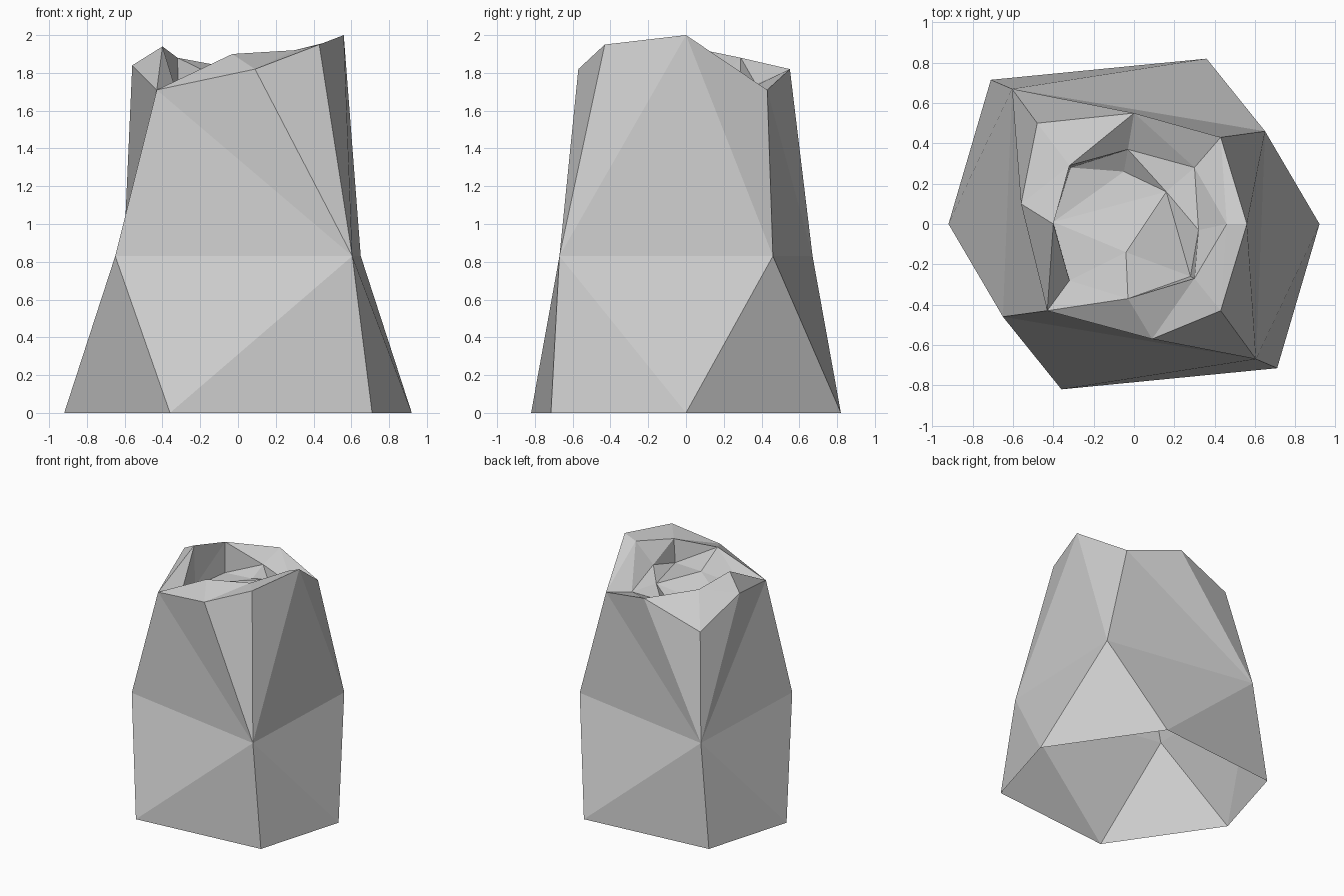
import bpy
import bmesh
from mathutils import Vector

old = bpy.data.objects.get("Cube")
if old:
    bpy.data.objects.remove(old, do_unlink=True)

bark = bpy.data.materials.new("plain_grey")
bark.use_nodes = True
grey = (0.6, 0.6, 0.6, 1.0)
bark.diffuse_color = grey
bark.node_tree.nodes["Principled BSDF"].inputs["Base Color"].default_value = grey

bm = bmesh.new()
points = {}


def add(name, x, y, z):
    points[name] = bm.verts.new(Vector((x, y, z)))


def add_pair(first, second, x, y, z):
    """Add a point and its half-turn copy about the upright axis."""
    add(first, x, y, z)
    add(second, -x, -y, z)


def fan(hub, chain):
    """Join a hub point to each consecutive pair of points in a chain."""
    for start, end in zip(chain, chain[1:]):
        bm.faces.new([points[name] for name in (hub, start, end)])


# Open six-sided foot
add_pair("A", "D", 0.92, 0, 0)
add_pair("B", "E", 0.36, 0.82, 0)
add_pair("C", "F", -0.71, 0.715, 0)

# Four-sided waist
add_pair("O", "M", 0.65, 0.46, 0.83)
add_pair("N", "P", 0.605, -0.67, 0.83)

# Broken outer rim
add("a", 0.43, -0.43, 1.95)
add("b", 0.56, 0, 2)
add_pair("c", "g", 0.43, 0.43, 1.71)
add("d", 0, 0.55, 1.82)
add("e", -0.48, 0.5, 1.65)
add("f", -0.56, 0.1, 1.84)
add("h", 0.09, -0.57, 1.82)

# Jagged inner lip
add("p", -0.4, 0, 1.94)
add("q", -0.03, -0.37, 1.9)
add("r", 0.3, -0.27, 1.92)
add("s", 0.46, 0, 1.96)
add("t", 0.32, -0.03, 1.79)
add("u", 0.3, 0.28, 1.69)
add("v", -0.03, 0.37, 1.74)
add("w", -0.32, 0.29, 1.88)

# Floor of the hollow
add("i", -0.32, -0.28, 1.68)
add("j", -0.4, 0.01, 1.6)
add("k", -0.315, 0.28, 1.63)
add("l", -0.04, -0.14, 1.79)
add("m", 0.28, -0.26, 1.73)
add("n", 0.16, 0.16, 1.75)
add("o", -0.05, 0.26, 1.66)

# Outer walls
fan("N", "MEFAObahgM")
fan("P", "OBCDMgfedcO")
fan("O", "AB")
fan("O", "bc")
fan("M", "DE")

# Rim top and lip
fan("q", "ghrmlig")
fan("r", "hastm")
fan("s", "abcut")
fan("d", "cuvwe")
fan("f", "ewpg")

# Hollow
fan("i", "gpjl")
fan("w", "pjkv")
fan("n", "tuvojlmt")
fan("o", "vkj")

# Face everything outward
bmesh.ops.recalc_face_normals(bm, faces=bm.faces)
bm.normal_update()
wall = points["M"].link_faces[0]
if wall.normal.dot(wall.calc_center_median()) < 0:
    bmesh.ops.reverse_faces(bm, faces=bm.faces)

mesh = bpy.data.meshes.new("hollow_stump")
bm.to_mesh(mesh)
bm.free()
mesh.materials.append(bark)
stump = bpy.data.objects.new("hollow_stump", mesh)
bpy.context.collection.objects.link(stump)
